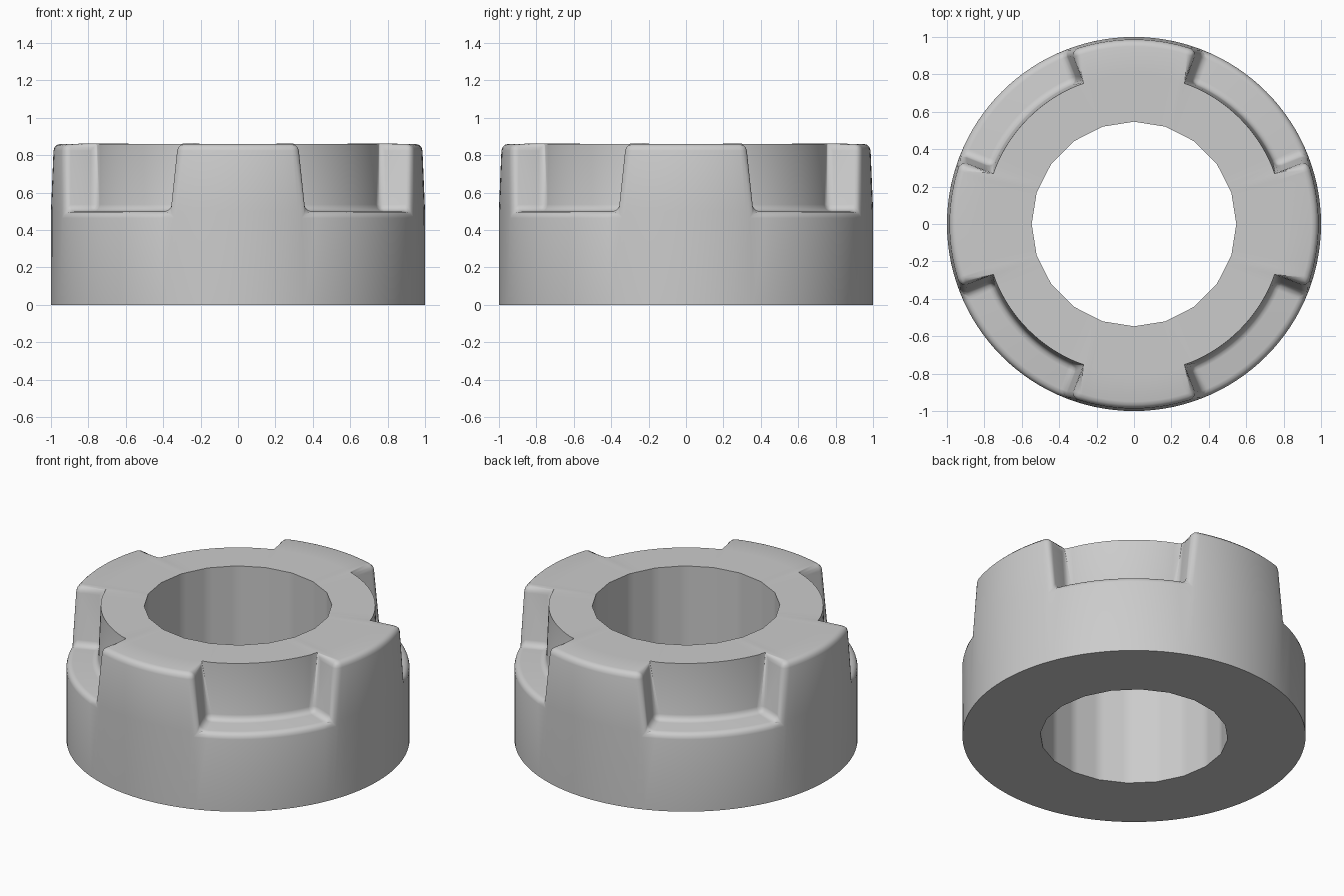
import bpy
import bmesh
from math import cos, sin, radians, hypot

cube = bpy.data.objects.get("Cube")
if cube:
    bpy.data.objects.remove(cube, do_unlink=True)

STEP = 3                      # degrees between stations
COUNT = 360 // STEP
EDGE = 21                     # half angle of a tooth, on the station grid
TOP, FLOOR = 0.86, 0.5
BORE = 0.547                  # twenty-sided hole
FACET = 18


def warp(deg, half):
    """Slide stations so that a tooth's half angle becomes `half` (side draft)."""
    base = round(deg / 90) * 90
    d = deg - base
    h = abs(d)
    if h <= EDGE:
        h *= half / EDGE
    else:
        h = 45 - (45 - h) * (45 - half) / (45 - EDGE)
    return base + (h if d >= 0 else -h)


def in_notch(deg):
    return EDGE <= deg % 90 <= 90 - EDGE


bm = bmesh.new()


def point(r, deg, z):
    a = radians(deg)
    return bm.verts.new((r * cos(a), r * sin(a), z))


# One radial section of points per station
sections = []
for i in range(COUNT):
    deg = i * STEP
    bore = BORE * cos(radians(FACET / 2)) / cos(radians(deg % FACET - FACET / 2))
    high, low = warp(deg, 19.7), warp(deg, 21.8)
    s = {
        "bore_low": point(bore, deg, 0),
        "bore_top": point(bore, deg, TOP),
        "mid_top": point(0.8, high, TOP),
        "base": point(1.0, deg, 0),
        "waist": point(1.0, low, FLOOR),
        "rim": point(0.985, high, TOP),
    }
    if in_notch(deg):
        s["mid_floor"] = point(0.815, low, FLOOR)
    sections.append(s)

# Skin neighbouring sections, leaving the notches open
shared = [("bore_low", "base"), ("bore_low", "bore_top"),
          ("bore_top", "mid_top"), ("base", "waist")]
tooth = [("mid_top", "rim"), ("waist", "rim")]
notch = [("mid_floor", "waist"), ("mid_floor", "mid_top")]
for i, s in enumerate(sections):
    t = sections[(i + 1) % COUNT]
    extra = notch if in_notch((i + 0.5) * STEP) else tooth
    for a, b in shared + extra:
        bm.faces.new((s[a], s[b], t[b], t[a]))
    # Radial side walls of the teeth
    if (i * STEP) % 90 in (EDGE, 90 - EDGE):
        bm.faces.new([s[k] for k in ("mid_floor", "waist", "rim", "mid_top")])

bmesh.ops.recalc_face_normals(bm, faces=bm.faces[:])
bm.normal_update()


# Round the teeth and notches; bore, base and notch lip stay sharp
def rounded(edge):
    if edge.calc_face_angle(0) < 0.6:
        return False
    rs = [hypot(v.co.x, v.co.y) for v in edge.verts]
    zs = [v.co.z for v in edge.verts]
    if min(rs) < 0.7 or min(zs) < 0.4:
        return False
    return not (max(rs) < 0.85 and min(zs) > 0.8)


bmesh.ops.bevel(bm, geom=[e for e in bm.edges if rounded(e)], offset=0.036,
                offset_type='OFFSET', segments=3, profile=0.5,
                affect='EDGES', clamp_overlap=False)
bmesh.ops.recalc_face_normals(bm, faces=bm.faces[:])

mesh = bpy.data.meshes.new("notched_ring")
bm.to_mesh(mesh)
bm.free()
ring = bpy.data.objects.new("notched_ring", mesh)
bpy.context.collection.objects.link(ring)

# Plain grey
grey = bpy.data.materials.new("light_grey")
grey.use_nodes = True
colour = (0.6, 0.6, 0.6, 1)
grey.diffuse_color = colour
grey.node_tree.nodes["Principled BSDF"].inputs["Base Color"].default_value = colour
mesh.materials.append(grey)

bpy.ops.object.select_all(action='DESELECT')
ring.select_set(True)
bpy.context.view_layer.objects.active = ring
bpy.ops.object.shade_smooth_by_angle(angle=radians(35))
